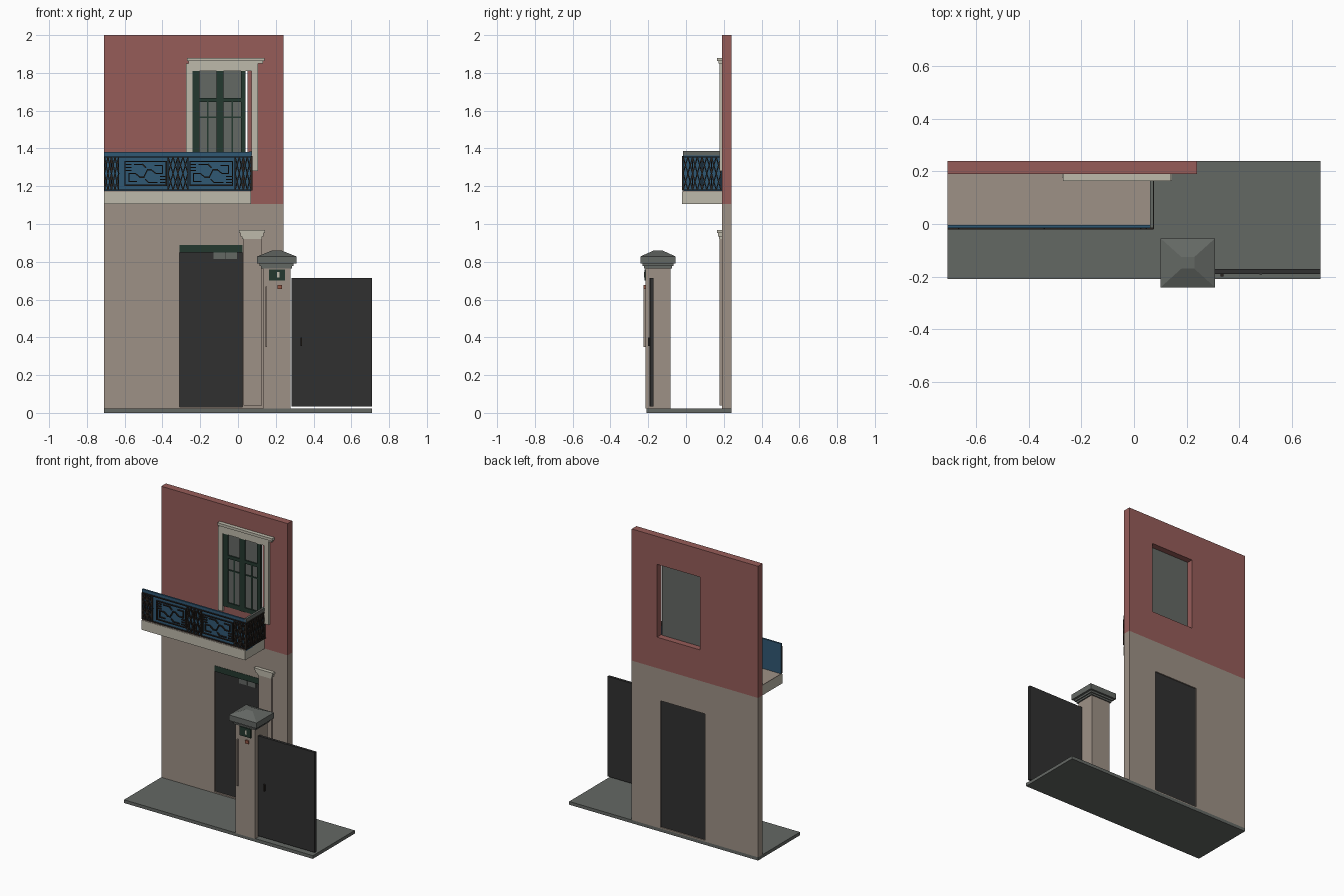
import bpy, bmesh
from mathutils import Vector

cube = bpy.data.objects.get("Cube")
if cube:
    bpy.data.objects.remove(cube, do_unlink=True)


def material(name, *srgb):
    lin = [((c / 255 + 0.055) / 1.055) ** 2.4 for c in srgb] + [1]
    m = bpy.data.materials.new(name)
    m.use_nodes = True
    m.diffuse_color = lin
    m.node_tree.nodes["Principled BSDF"].inputs["Base Color"].default_value = lin
    return m


RED = material("red plaster", 150, 92, 89)
TAN = material("tan plaster", 158, 145, 134)
CREAM = material("cream stone", 190, 186, 171)
GREY = material("grey stone", 100, 104, 100)
GREEN = material("dark green paint", 36, 56, 47)
BLUE = material("blue sheet", 48, 88, 116)
CHARCOAL = material("charcoal metal", 48, 48, 48)
IRON = material("dark iron", 40, 34, 30)
COPPER = material("copper button", 150, 88, 70)


def finish(name, bm, mat):
    bmesh.ops.recalc_face_normals(bm, faces=bm.faces)
    mesh = bpy.data.meshes.new(name)
    bm.to_mesh(mesh)
    bm.free()
    mesh.materials.append(mat)
    obj = bpy.data.objects.new(name, mesh)
    bpy.context.collection.objects.link(obj)
    return obj


def box(name, mat, x, y, z, top=1.0):
    """Box from (min, max) pairs; top scales the upper face."""
    bm = bmesh.new()
    bmesh.ops.create_cube(bm, size=1)
    for v in bm.verts:
        s = top if v.co.z > 0 else 1
        v.co = [(r[0] + r[1]) / 2 + c * k * (r[1] - r[0])
                for r, c, k in zip((x, y, z), v.co, (s, s, 1))]
    return finish(name, bm, mat)


def wall(name, mat, x, z, hole_x, hole_z, y=(0.19, 0.24)):
    """Wall slab with one rectangular opening."""
    bm = bmesh.new()
    rings = []
    for (a, b), (c, d) in ((x, z), (hole_x, hole_z)):
        rings.append([bm.verts.new((u, y[0], w)) for u, w in ((a, c), (b, c), (b, d), (a, d))])
    out, inn = rings
    for i in range(4):
        j = (i + 1) % 4
        bm.faces.new((out[i], out[j], inn[j], inn[i]))
    ext = bmesh.ops.extrude_face_region(bm, geom=bm.faces[:], use_keep_orig=True)
    for v in ext["geom"]:
        if isinstance(v, bmesh.types.BMVert):
            v.co.y = y[1]
    return finish(name, bm, mat)


def ironwork(name, segments, origin, along, out, width=0.006, depth=0.008):
    """Flat bars from 2D segments, laid in a vertical plane."""
    bm = bmesh.new()
    along, out, up = Vector(along), Vector(out), Vector((0, 0, 1))
    for (u0, z0), (u1, z1) in segments:
        a = Vector(origin) + along * u0 + up * z0
        b = Vector(origin) + along * u1 + up * z1
        d = (b - a).normalized()
        n = d.cross(out) * width / 2
        a, b = a - d * width / 2, b + d * width / 2
        low = [bm.verts.new(p) for p in (a + n, b + n, b - n, a - n)]
        high = [bm.verts.new(v.co + out * depth) for v in low]
        bm.faces.new(high)
        bm.faces.new(low)
        for i in range(4):
            j = (i + 1) % 4
            bm.faces.new((low[i], low[j], high[j], high[i]))
    return finish(name, bm, IRON)


def path(*pts):
    return list(zip(pts, pts[1:]))


# Ground and walls
EDGE = 0.71
box("ground_slab", GREY, (-EDGE, EDGE), (-0.21, 0.24), (0, 0.022))
wall("lower_wall", TAN, (-EDGE, 0.24), (0.022, 1.105), (-0.31, 0.025), (0.03, 0.89))
wall("upper_wall", RED, (-EDGE, 0.24), (1.105, 2), (-0.275, 0.05), (1.315, 1.81))

# Door
box("door", CHARCOAL, (-0.31, 0.025), (0.2, 0.232), (0.03, 0.89))
box("door_head", GREEN, (-0.31, 0.025), (0.188, 0.2), (0.85, 0.89))
for i, x in enumerate((-0.13, -0.065)):
    box(f"door_light_{i}", GREY, (x, x + 0.06), (0.195, 0.2), (0.815, 0.85))

# Door pilaster and capital
box("pilaster", TAN, (0.03, 0.128), (0.178, 0.19), (0.04, 0.92))
for i, (grow, z0, z1) in enumerate(((0.0, 0.92, 0.935), (0.008, 0.935, 0.952), (0.016, 0.952, 0.967))):
    box(f"pilaster_capital_{i}", CREAM, (0.02 - grow, 0.128 + grow), (0.176 - grow * 0.7, 0.19), (z0, z1))

# Window: glass, sashes and glazing bars
box("window_glass", GREY, (-0.275, 0.04), (0.193, 0.198), (1.315, 1.81))
for i, (a, b) in enumerate(((-0.24, -0.205), (-0.115, -0.077), (0.015, 0.04))):
    box(f"window_stile_{i}", GREEN, (a, b), (0.183, 0.193), (1.315, 1.81))
for i, (a, b) in enumerate(((1.315, 1.345), (1.645, 1.668))):
    box(f"window_rail_{i}", GREEN, (-0.24, 0.04), (0.185, 0.193), (a, b))
for i, x in enumerate((-0.16, -0.03)):
    box(f"glazing_bar_{i}", GREEN, (x - 0.004, x + 0.004), (0.188, 0.193), (1.345, 1.645))
box("glazing_cross_bar", GREEN, (-0.205, 0.015), (0.188, 0.193), (1.562, 1.57))

# Window surround and cornice
box("surround_left", CREAM, (-0.275, -0.24), (0.178, 0.19), (1.28, 1.81))
box("surround_right", CREAM, (0.072, 0.106), (0.178, 0.19), (1.28, 1.81))
box("surround_head", CREAM, (-0.275, 0.106), (0.178, 0.19), (1.81, 1.85))
for i, (grow, z0, z1) in enumerate(((0, 1.85, 1.862), (0.008, 1.862, 1.88))):
    box(f"cornice_{i}", CREAM, (-0.262 - grow, 0.132 + grow), (0.172 - grow, 0.19), (z0, z1))

# Balcony slab, sheets and handrails
box("balcony_slab", CREAM, (-EDGE, 0.068), (-0.02, 0.19), (1.105, 1.17))
box("balcony_floor", TAN, (-EDGE, 0.068), (-0.018, 0.19), (1.17, 1.175))
box("front_sheet", BLUE, (-EDGE, 0.068), (-0.012, -0.006), (1.165, 1.375))
box("side_sheet", BLUE, (0.062, 0.068), (-0.012, 0.19), (1.165, 1.375))
box("front_handrail", BLUE, (-EDGE, 0.072), (-0.016, -0.004), (1.36, 1.38))
box("side_handrail", GREY, (0.06, 0.074), (-0.016, 0.19), (1.362, 1.387))

# Balcony ironwork
BOT, TOP = 1.18, 1.355
MID = (BOT + TOP) / 2


def lattice(a, b):
    m = (a + b) / 2
    return (path((a, BOT), (a, TOP)) + path((b, BOT), (b, TOP))
            + path((a, BOT), (b, TOP)) + path((a, TOP), (b, BOT))
            + path((a, MID), (m, TOP), (b, MID), (m, BOT), (a, MID)))


def scroll(a, b):
    lo, hi, m = BOT + 0.025, TOP - 0.025, (a + b) / 2
    segs = path((a, lo), (b, lo), (b, hi), (a, hi), (a, lo))
    half = path((a + 0.06, lo + 0.02), (a + 0.02, lo + 0.02), (a + 0.02, MID),
                (a + 0.055, MID), (a + 0.08, MID - 0.02), (m - 0.01, MID - 0.02), (m, MID))
    for k in range(3):
        half += path((a, hi - 0.015 - k * 0.016), (a + 0.03, hi - 0.015 - k * 0.016))
    half += path((a + 0.05, hi - 0.015), (m - 0.015, hi - 0.015), (m, hi - 0.03))
    turn = lambda p: (2 * m - p[0], 2 * MID - p[1])
    return segs + half + [(turn(p), turn(q)) for p, q in half]


front = path((-EDGE + 0.003, BOT), (0.07, BOT)) + path((-EDGE + 0.003, TOP), (0.07, TOP))
for a, b in ((-0.707, -0.67), (-0.67, -0.632), (-0.37, -0.318), (-0.318, -0.265), (-0.015, 0.028), (0.028, 0.07)):
    front += lattice(a, b)
front += scroll(-0.598, -0.38) + scroll(-0.255, -0.03)
ironwork("front_ironwork", front, (0, -0.012, 0), (1, 0, 0), (0, -1, 0))

side = path((-0.015, BOT), (0.187, BOT)) + path((-0.015, TOP), (0.187, TOP))
for k in range(4):
    side += lattice(-0.015 + k * 0.05, 0.035 + k * 0.05)
ironwork("side_ironwork", side, (0.068, 0, 0), (0, 1, 0), (1, 0, 0))

# Gate post and stepped cap
PX, PY = 0.205, -0.148
box("gate_post", TAN, (PX - 0.073, PX + 0.073), (PY - 0.066, PY + 0.066), (0.022, 0.77))
for i, (r, z0, z1, top) in enumerate(((0.082, 0.765, 0.777, 1), (0.09, 0.777, 0.79, 1),
                                      (0.104, 0.79, 0.828, 1), (0.104, 0.828, 0.86, 0.24))):
    box(f"post_cap_{i}", GREY, (PX - r, PX + r), (PY - r * 0.9, PY + r * 0.9), (z0, z1), top)

# Post fittings
FACE = PY - 0.066
box("post_plaque", GREEN, (0.165, 0.25), (FACE - 0.007, FACE), (0.7, 0.76))
box("plaque_plate", CREAM, (0.207, 0.219), (FACE - 0.009, FACE - 0.007), (0.717, 0.745))
box("bell_button", COPPER, (0.21, 0.234), (FACE - 0.01, FACE), (0.657, 0.678))
box("post_rod", TAN, (0.146, 0.154), (FACE - 0.01, FACE), (0.35, 0.668))

# Gate with centre seam and handle
box("gate_panel", CHARCOAL, (0.283, EDGE), (-0.19, -0.172), (0.035, 0.715))
box("gate_seam", CHARCOAL, (0.478, 0.488), (-0.193, -0.19), (0.035, 0.715))
box("gate_handle", IRON, (0.33, 0.34), (-0.2, -0.19), (0.355, 0.4))
